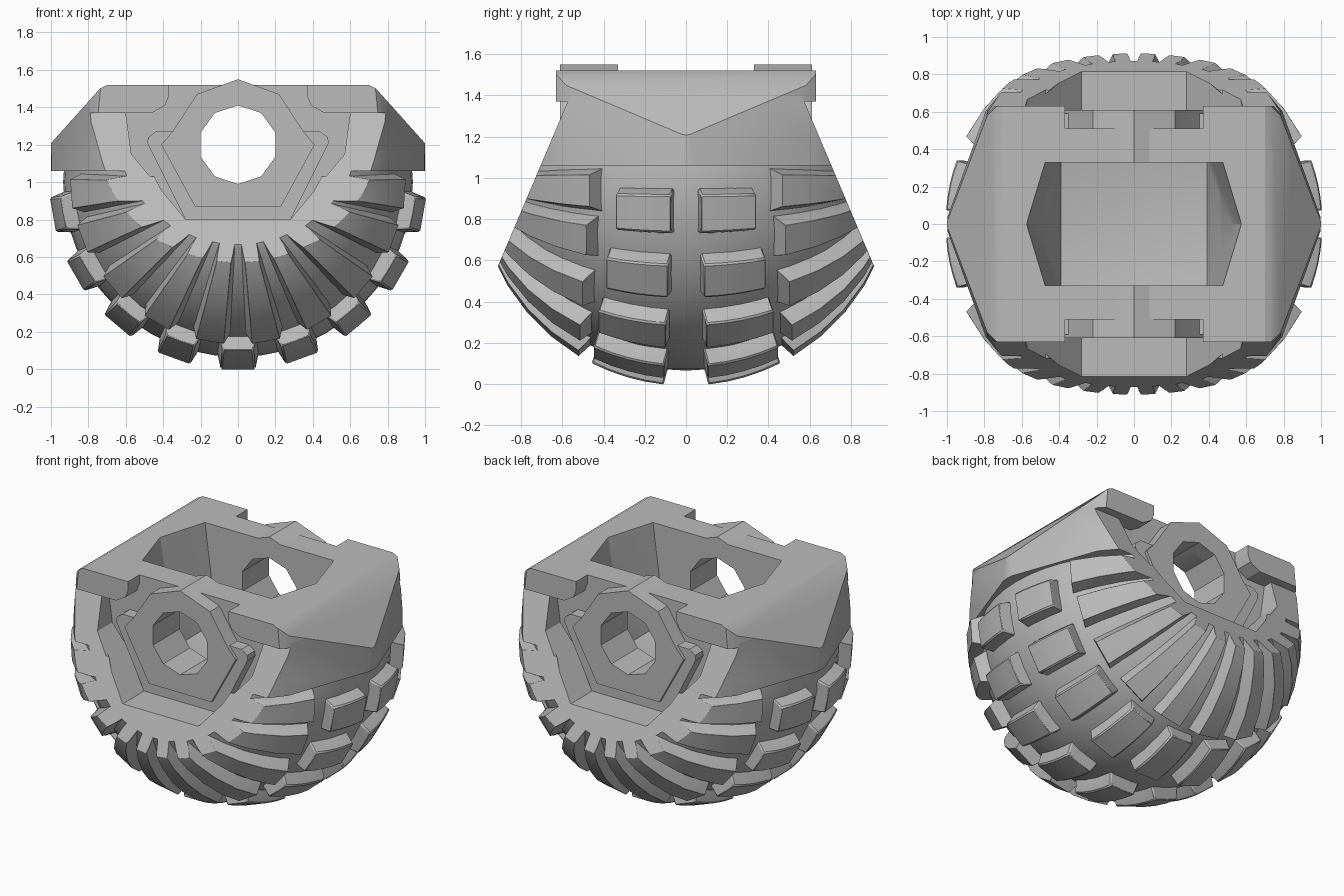
import bpy, bmesh, math
from mathutils import Vector

cube = bpy.data.objects.get("Cube")
if cube:
    bpy.data.objects.remove(cube, do_unlink=True)

GREY = (0.5, 0.5, 0.5, 1)
mat = bpy.data.materials.new("plain grey")
mat.use_nodes = True
mat.diffuse_color = GREY
mat.node_tree.nodes["Principled BSDF"].inputs["Base Color"].default_value = GREY

AXLE = 1.0                      # height of the wheel centre
SLANT = Vector((0, 0.92, 0.39))  # normal of the sloping front and back faces


def finish(name, bm):
    """Turn a bmesh into a named object."""
    bmesh.ops.recalc_face_normals(bm, faces=bm.faces)
    me = bpy.data.meshes.new(name)
    bm.to_mesh(me)
    bm.free()
    me.materials.append(mat)
    ob = bpy.data.objects.new(name, me)
    bpy.context.collection.objects.link(ob)
    return ob


def slice_off(bm, point, normal):
    """Remove everything past a plane and close the cut."""
    bmesh.ops.bisect_plane(bm, geom=bm.verts[:] + bm.edges[:] + bm.faces[:], dist=1e-5,
                           plane_co=point, plane_no=normal, clear_outer=True)
    bmesh.ops.holes_fill(bm, edges=[e for e in bm.edges if e.is_boundary], sides=0)


def slice_slant(bm, s):
    slice_off(bm, (0, 0.9 * s, 0.6), (0, SLANT.y * s, SLANT.z))


def hull(bm, points):
    verts = [bm.verts.new(p) for p in points]
    res = bmesh.ops.convex_hull(bm, input=verts)
    bmesh.ops.delete(bm, geom=[v for v in res["geom_interior"] if v.is_valid], context='VERTS')


def prism(name, profile, y0, y1):
    """Extrude an x-z profile along y."""
    bm = bmesh.new()
    face = bm.faces.new([bm.verts.new((x, y0, z)) for x, z in profile])
    ext = bmesh.ops.extrude_face_region(bm, geom=[face])
    moved = [g for g in ext["geom"] if isinstance(g, bmesh.types.BMVert)]
    bmesh.ops.translate(bm, verts=moved, vec=(0, y1 - y0, 0))
    return finish(name, bm)


def mirrored(half):
    """Complete a right-hand profile with its mirror image."""
    return half + [(-x, z) for x, z in reversed(half) if x]


def ngon(sides, radius, z):
    return [(radius * math.sin(math.tau * i / sides), z + radius * math.cos(math.tau * i / sides))
            for i in range(sides)]


def carve(ob, cutters):
    for c in cutters:
        m = ob.modifiers.new("cut", 'BOOLEAN')
        m.operation, m.solver, m.object = 'DIFFERENCE', 'EXACT', c
    dg = bpy.context.evaluated_depsgraph_get()
    me = bpy.data.meshes.new_from_object(ob.evaluated_get(dg))
    ob.modifiers.clear()
    ob.data = me


def on_ball(r, lat, turn):
    """Point on the tyre ball: lat towards the hub, turn around the axle (degrees)."""
    a, t = math.radians(lat), math.radians(turn)
    return (r * math.cos(a) * math.sin(t), r * math.sin(a), AXLE - r * math.cos(a) * math.cos(t))


# tyre body
bm = bmesh.new()
bmesh.ops.create_uvsphere(bm, u_segments=48, v_segments=24, radius=0.935)
bmesh.ops.translate(bm, verts=bm.verts, vec=(0, 0, AXLE))
slice_off(bm, (0, 0, 1.1), (0, 0, 1))
for s in (1, -1):
    slice_slant(bm, s)
tyre = finish("tyre_body", bm)


# fairing above the tyre and the cover with four arms on top of it
def cover(low, high):
    """Round slab with chamfered sides and flattened corners."""
    bm = bmesh.new()
    bmesh.ops.create_cone(bm, cap_ends=True, segments=32, radius1=1, radius2=1, depth=high - low)
    bmesh.ops.translate(bm, verts=bm.verts, vec=(0, 0, (low + high) / 2))
    for s in (1, -1):
        slice_off(bm, (0.98 * s, 0, 1.23), (0.29 * s, 0, 0.26))
        slice_off(bm, (0.7 * s, 0, 1.52), (0.2 * s, 0, 0.4))
        for t in (1, -1):
            slice_off(bm, (1.01 * s, 0, 1.08), (0.94 * s, 0.34 * t, 0.04))
            slice_off(bm, (0.74 * s, 0.63 * t, 1.45), (s, 0.9 * t, 0.1))
    return bm


bm = cover(1.06, 1.4)
for s in (1, -1):
    slice_slant(bm, s)
fairing = finish("side_fairing", bm)
bm = cover(1.37, 1.52)
for s in (1, -1):
    slice_off(bm, (0, 0.63 * s, 0), (0, s, 0))
top = finish("top_cover", bm)

# cutters: central well, axle hole, hub recesses
bm = bmesh.new()
well = [(0, 0, 0.79)]
for s in (1, -1):
    well += [(0.52 * s, 0, 1.2), (0.58 * s, 0, 1.56)]
    for t in (0.33, -0.33):
        well += [(0.48 * s, t, 1.56), (0.39 * s, t, 1.2), (0.39 * s, t, 0.88)]
hull(bm, well)
well_cut = finish("well_cutter", bm)
hole_cut = prism("hole_cutter", ngon(10, 0.21, 1.2), -1.2, 1.2)
recess = mirrored([(0.28, 0.8), (0.57, 1.15), (0.6, 1.37), (0.46, 1.37), (0.39, 1.41),
                   (0.37, 1.46), (0.37, 1.7)])
cutters = [well_cut, hole_cut] + [prism("recess_cutter", recess, 0.51 * s, 1.2 * s) for s in (1, -1)]
for ob in (tyre, fairing, top):
    carve(ob, cutters)

# hub plate and faceted boss on each side
plate = mirrored([(0.275, 0.79), (0.485, 1.21), (0.48, 1.24), (0.44, 1.27), (0.2, 1.27)])
boss_profile = mirrored([(0.23, 0.87), (0.41, 1.2), (0.35, 1.27), (0.22, 1.47), (0, 1.55)])
parts = [tyre, fairing, top]
for s, side in ((-1, "front"), (1, "back")):
    hub = prism(side + "_hub_plate", plate, 0.34 * s, 0.59 * s)
    boss = prism(side + "_hub_boss", boss_profile, 0.33 * s, 0.61 * s)
    for ob in (hub, boss):
        carve(ob, [hole_cut])
        parts.append(ob)
for c in cutters:
    bpy.data.objects.remove(c, do_unlink=True)


# tread: a block is a tapered hull following the ball
def block(bm, lat0, lat1, turn, width, crown):
    pts = []
    mid = (lat0 + lat1) / 2
    for i in range(5):
        lat = lat0 + (lat1 - lat0) * i / 4
        for w in (-width, width):
            pts.append(on_ball(0.9, lat, turn + w))
            pts.append(on_ball(1.012, mid + (lat - mid) * 0.9, turn + w * crown))
    hull(bm, pts)


for s, side in ((-1, "front"), (1, "back")):
    bm = bmesh.new()
    for i in range(-4, 5):
        c = math.cos(math.radians(20 * i))
        block(bm, s * (3 + 2 * c), s * (19 + 9 * c), 20 * i, 7.5, 0.7)
    parts.append(finish(side + "_centre_tread", bm))
    bm = bmesh.new()
    for i in range(-5, 5):
        turn = max(-86, min(86, 20 * i + 10))
        c = math.cos(math.radians(turn))
        block(bm, s * (25 + 4 * c), s * 70, turn, 8, 0.62)
    slice_slant(bm, s)
    parts.append(finish(side + "_shoulder_tread", bm))

for ob in parts:
    if "tread" in ob.name:
        bev = ob.modifiers.new("soft edges", 'BEVEL')
        bev.width, bev.segments, bev.limit_method = 0.018, 1, 'ANGLE'
        bev.angle_limit = math.radians(35)

# smooth shading with sharp creases
bpy.ops.object.select_all(action='DESELECT')
for ob in parts:
    ob.select_set(True)
bpy.context.view_layer.objects.active = tyre
bpy.ops.object.shade_smooth_by_angle(angle=math.radians(25))
